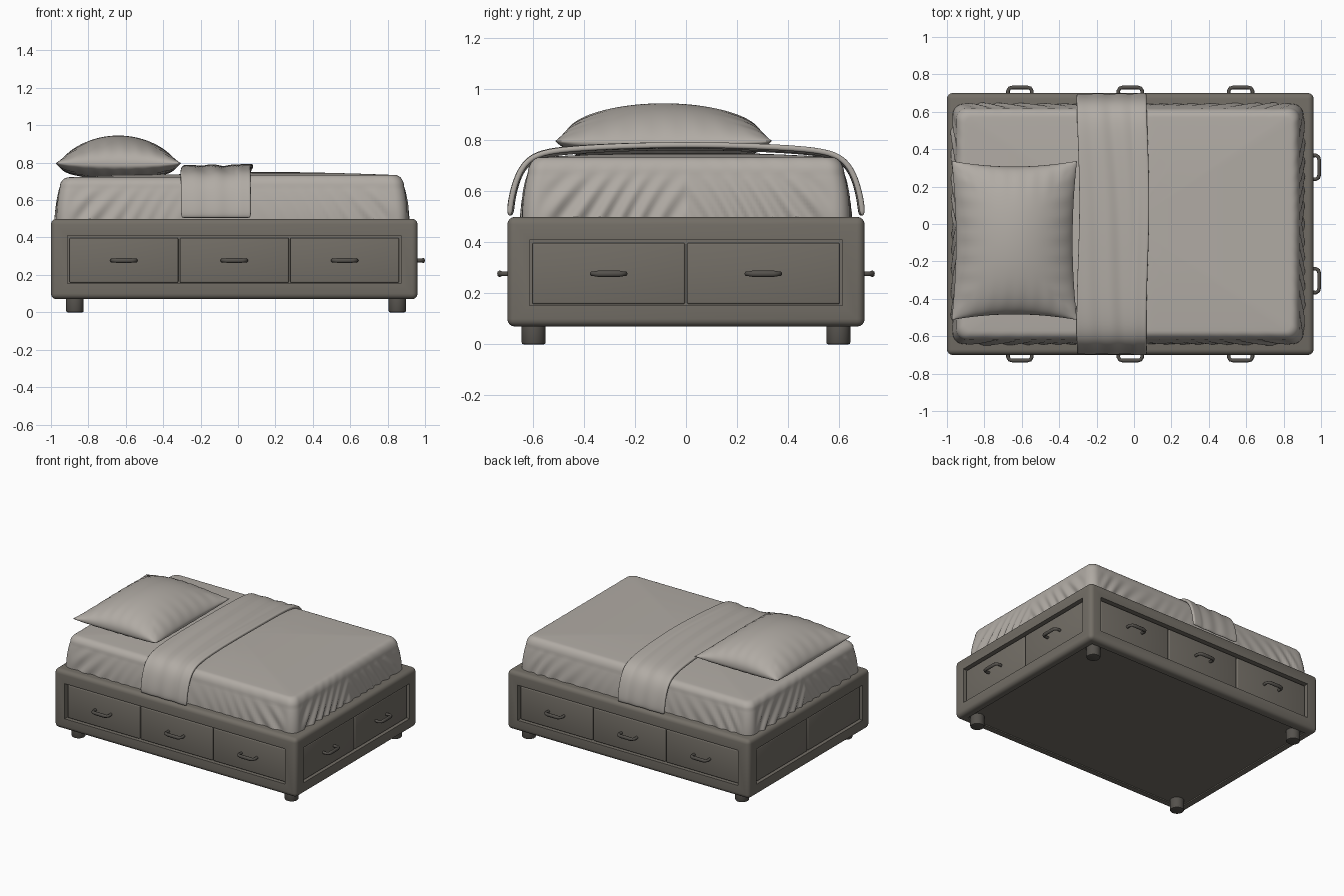
import bpy, bmesh, math
from math import sin, cos, pi, exp
from mathutils import Matrix, Vector

cube = bpy.data.objects.get("Cube")
if cube:
    bpy.data.objects.remove(cube, do_unlink=True)


def material(name, rgb):
    m = bpy.data.materials.new(name)
    m.use_nodes = True
    m.diffuse_color = (*rgb, 1)
    m.node_tree.nodes["Principled BSDF"].inputs["Base Color"].default_value = (*rgb, 1)
    return m


LINEN = material("warm grey linen", (0.44, 0.41, 0.375))
WOOD = material("taupe wood", (0.17, 0.155, 0.132))
DARK = material("dark bronze", (0.09, 0.083, 0.073))
MIDDLE = Matrix.Translation((-0.02, 0, 0))   # centre of the bed base


def activate(ob):
    bpy.ops.object.select_all(action='DESELECT')
    ob.select_set(True)
    bpy.context.view_layer.objects.active = ob


def smooth(ob, angle=40):
    activate(ob)
    bpy.ops.object.shade_smooth_by_angle(angle=math.radians(angle))


def make(name, bm, mat, matrix=Matrix()):
    bmesh.ops.recalc_face_normals(bm, faces=bm.faces)
    me = bpy.data.meshes.new(name)
    bm.to_mesh(me)
    bm.free()
    me.materials.append(mat)
    ob = bpy.data.objects.new(name, me)
    bpy.context.collection.objects.link(ob)
    ob.matrix_world = matrix
    return ob


def box(name, lo, hi, mat, matrix=Matrix(), bevel=0, segments=3):
    lo, hi = Vector(lo), Vector(hi)
    bm = bmesh.new()
    bmesh.ops.create_cube(bm, size=1)
    for v in bm.verts:
        v.co = (lo + hi) / 2 + Vector(a * b for a, b in zip(v.co, hi - lo))
    if bevel:
        bmesh.ops.bevel(bm, geom=bm.edges[:], offset=bevel, segments=segments,
                        profile=0.5, affect='EDGES')
    return make(name, bm, mat, matrix)


def skin(bm, rows, closed=False):
    """Join rows of points with quads."""
    vs = [[bm.verts.new(p) for p in row] for row in rows]
    n = len(rows[0])
    for a, b in zip(vs, vs[1:]):
        for i in range(n if closed else n - 1):
            j = (i + 1) % n
            bm.faces.new((a[i], a[j], b[j], b[i]))
    return vs


# Base box with a recess on each side and underneath
base = box("bed_base", (-0.98, -0.7, 0.07), (0.98, 0.7, 0.5), WOOD, MIDDLE, 0.03, 4)

# name, turn about z, distance to face, half width of drawers, count, handles
SIDES = [("front", 0, 0.70, 0.885, 3, True), ("back", pi, 0.70, 0.885, 3, True),
         ("foot", pi / 2, 0.98, 0.606, 2, True), ("head", -pi / 2, 0.98, 0.606, 2, False)]
cutters = [box("underside_cutter", (-0.92, -0.64, 0), (0.92, 0.64, 0.078), WOOD, MIDDLE)]
for name, turn, d, w, n, grips in SIDES:
    cutters.append(box(name + "_cutter", (-w - 0.007, -d - 0.1, 0.153),
                       (w + 0.007, -d + 0.04, 0.41), WOOD,
                       MIDDLE @ Matrix.Rotation(turn, 4, 'Z')))
activate(base)
for c in cutters:
    mod = base.modifiers.new("recess", 'BOOLEAN')
    mod.object, mod.operation, mod.solver = c, 'DIFFERENCE', 'EXACT'
    bpy.ops.object.modifier_apply(modifier=mod.name)
    bpy.data.objects.remove(c, do_unlink=True)
smooth(base)


# Handle: a thin bent bar with a fuller grip
def handle(name, matrix):
    path = [(-0.062, 0.02), (-0.064, -0.012), (-0.055, -0.026), (-0.04, -0.03),
            (0.04, -0.03), (0.055, -0.026), (0.064, -0.012), (0.062, 0.02)]
    rows = []
    for k, (x, y) in enumerate(path):
        a, b = path[max(k - 1, 0)], path[min(k + 1, len(path) - 1)]
        t = Vector((b[0] - a[0], b[1] - a[1], 0)).normalized()
        side = Vector((t.y, -t.x, 0))
        r = 0.013 if k in (3, 4) else 0.01
        rows.append([Vector((x, y, 0)) + side * 0.01 * cos(q) + Vector((0, 0, r * sin(q)))
                     for q in (2 * pi * i / 10 for i in range(10))])
    bm = bmesh.new()
    vs = skin(bm, rows, True)
    bm.faces.new(vs[0])
    bm.faces.new(vs[-1])
    smooth(make(name, bm, DARK, matrix), 60)


# Drawers
for name, turn, d, w, n, grips in SIDES:
    place = MIDDLE @ Matrix.Rotation(turn, 4, 'Z')
    step = 2 * w / n
    for i in range(n):
        x = -w + step * (i + 0.5)
        h = step / 2 - 0.004
        smooth(box(f"{name}_drawer_{i + 1}", (x - h, -d + 0.015, 0.158),
                   (x + h, -d + 0.05, 0.398), WOOD, place, 0.007))
        if grips:
            handle(f"{name}_handle_{i + 1}", place @ Matrix.Translation((x, -d, 0.277)))

# Feet
for sx in (-1, 1):
    for sy in (-1, 1):
        bm = bmesh.new()
        bmesh.ops.create_cone(bm, cap_ends=True, segments=28, radius1=0.047,
                              radius2=0.047, depth=0.09)
        rims = [e for e in bm.edges if abs(e.verts[0].co.z - e.verts[1].co.z) < 0.01]
        bmesh.ops.bevel(bm, geom=rims, offset=0.008, segments=2, profile=0.5, affect='EDGES')
        smooth(make(f"{'left' if sx > 0 else 'right'}_{'back' if sy > 0 else 'front'}_foot", bm,
                    DARK, Matrix.Translation((sx * 0.862 - 0.01, sy * 0.597, 0.045))))


# Mattress with a draped sheet: rounded rings lofted up and over the top
def ring(hx, hy, r, z, wave):
    pts = []
    corners = [(1, 1), (-1, 1), (-1, -1), (1, -1)]
    for k, (sx, sy) in enumerate(corners):
        cx, cy = sx * (hx - r), sy * (hy - r)
        for i in range(9):
            a = (k + i / 8) * pi / 2
            pts.append((cx + r * cos(a), cy + r * sin(a), z))
        nx, ny = corners[(k + 1) % 4]
        along = Vector(((nx - sx) * (hx - r), (ny - sy) * (hy - r), 0))
        out = Vector((0, sy, 0)) if k % 2 == 0 else Vector((sx, 0, 0))
        start = Vector((cx, cy, z)) + out * r
        for i in range(1, 100):
            t = i / 100
            s = min(t, 1 - t) * along.length
            fade = exp(-s * (3 if k % 2 == 0 else 1.2)) * min(1, s * 12)
            # folds lean away from the corners
            fold = sin(65 * s - 40 * (z - 0.5) + 2 * sin(9 * s + k))
            pts.append(start + along * t + out * wave * fade * fold)
    return pts


rows = []
for i in range(13):
    t = i / 12
    rows.append(ring(0.938 - 0.018 * t * t, 0.642 - 0.022 * t * t, 0.06,
                     0.49 + 0.18 * t, 0.012 * (1 - t) ** 0.6 + 0.001))
for i in range(1, 8):
    a = i / 7 * pi / 2
    e = 0.05 * (1 - cos(a))
    rows.append(ring(0.92 - e, 0.62 - e, 0.06 - e * 0.5, 0.67 + 0.052 * sin(a), 0.001))
for f in (0.96, 0.9, 0.8, 0.65, 0.5, 0.3, 0.1, 0.01):
    rows.append(ring(0.87 * f, 0.57 * f, 0.035 * f, 0.722 + 0.018 * (1 - f * f), 0))
bm = bmesh.new()
vs = skin(bm, rows, True)
bm.faces.new(vs[0])
bm.faces.new(vs[-1])
for v in bm.verts:      # the covered foot half is a little fuller
    if v.co.z > 0.68:
        v.co.z += 0.012 * min(1, max(0, v.co.x * 4 + 0.5)) * min(1, (v.co.z - 0.68) * 25)
smooth(make("mattress", bm, LINEN, Matrix.Translation((-0.032, 0, 0))), 60)

# Folded throw hanging over both long sides
half = [(0.688, 0.503), (0.684, 0.56), (0.668, 0.63), (0.643, 0.69), (0.6, 0.733),
        (0.52, 0.755), (0.36, 0.767), (0.18, 0.774)]
profile = [(-y, z) for y, z in half] + [(0, 0.777)] + [(y, z) for y, z in reversed(half)]
rows = []
for y, z in profile:
    row = []
    for i in range(25):
        t = i / 24
        x = -0.3 + 0.375 * t + 0.008 * sin(5 * y + 1)
        ripple = 0.005 * sin(19 * t + 3 * y) * sin(pi * t) + (0.006 if t > 0.8 else 0)
        top = min(1, max(0, (z - 0.6) * 8))
        row.append((x, y * (1 + (1 - top) * ripple * 0.8), z + top * ripple))
    rows.append(row)
bm = bmesh.new()
skin(bm, rows)
throw = make("folded_throw", bm, LINEN)
mod = throw.modifiers.new("thickness", 'SOLIDIFY')
mod.thickness, mod.offset = 0.022, 0
mod = throw.modifiers.new("soften", 'SUBSURF')
mod.levels = mod.render_levels = 2
smooth(throw, 180)

# Pillow: two bulging halves sewn at the rim, with drawn-in sides
N = 28
steps = [sin(pi / 2 * i / N) for i in range(-N, N + 1)]
bm = bmesh.new()
for bulge in (0.155, -0.078):
    rows = []
    for v in steps:
        row = []
        for u in steps:
            eu, ev = max(0, 1 - u * u), max(0, 1 - v * v)
            puff = (eu ** 0.7 * ev ** 0.45) if bulge > 0 else (eu * ev) ** 0.4
            rim = (u ** 6 + v ** 6) * eu * ev
            crease = 0.02 * rim * sin(26 * (u if abs(v) > abs(u) else v))
            row.append((-0.64 + 0.335 * u * (1 - 0.07 * ev), -0.088 + 0.425 * v * (1 - 0.07 * eu),
                        0.79 + bulge * puff + crease + 0.008 * u * u * v * v))
        rows.append(row)
    skin(bm, rows)
bmesh.ops.remove_doubles(bm, verts=bm.verts[:], dist=0.0001)
smooth(make("pillow", bm, LINEN), 70)
